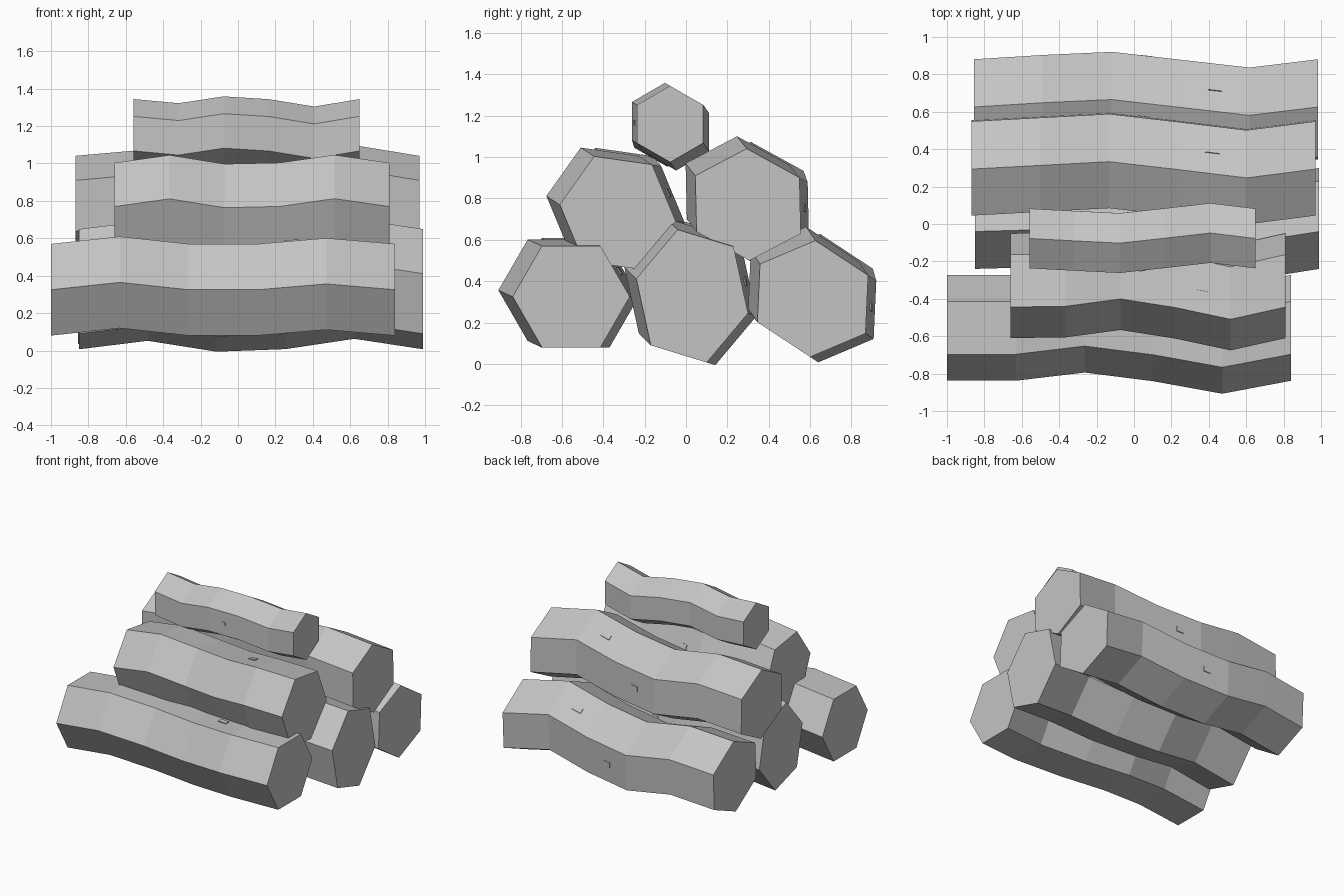
import bpy, bmesh
from math import cos, sin, radians
from mathutils import Vector

cube = bpy.data.objects.get("Cube")
if cube:
    bpy.data.objects.remove(cube, do_unlink=True)

# One plain grey for the whole pile
grey = bpy.data.materials.new("plain grey")
grey.use_nodes = True
COLOUR = (0.55, 0.55, 0.55, 1)
grey.diffuse_color = COLOUR
grey.node_tree.nodes["Principled BSDF"].inputs["Base Color"].default_value = COLOUR

SIDES = 6
# Sideways bends along each log, in units of its radius
BENDS = [(0, 0), (0, .14), (.155, 0), (-.01, 0), (-.245, .11), (0, 0)]


def finish(bm, name):
    bmesh.ops.recalc_face_normals(bm, faces=bm.faces)
    mesh = bpy.data.meshes.new(name)
    bm.to_mesh(mesh)
    bm.free()
    mesh.materials.append(grey)
    bpy.context.collection.objects.link(bpy.data.objects.new(name, mesh))


def build_log(name, x0, x1, centre, p, q):
    """Crooked hexagonal log along x; p and q are its cross-section axes."""
    c, p, q = (Vector((0, *v)) for v in (centre, p, q))
    last = len(BENDS) - 1

    def axis(t):
        i = min(int(t * last), last - 1)
        a, b = (Vector(BENDS[k]) for k in (i, i + 1))
        bend = a.lerp(b, t * last - i)
        return c + Vector((x0 + (x1 - x0) * t, 0, 0)) + p * bend.x + q * bend.y

    def around(degrees):
        return p * cos(radians(degrees)) + q * sin(radians(degrees))

    # Bark and sawn ends
    bm = bmesh.new()
    rings = [[bm.verts.new(axis(i / last) + around(360 * k / SIDES))
              for k in range(SIDES)] for i in range(last + 1)]
    for a, b in zip(rings, rings[1:]):
        for k in range(SIDES):
            n = (k + 1) % SIDES
            bm.faces.new((a[k], a[n], b[n], b[k]))
    bm.faces.new(rings[0])
    bm.faces.new(rings[-1])
    finish(bm, name)

    # Two small knots, each a thin plate on one side of the log
    for label, t, angle, size in (("upper", .7, 90, .021), ("side", .5, 30, .015)):
        bm = bmesh.new()
        half = (x1 - x0) * size
        mid = (around(angle - 30) + around(angle + 30)) / 2
        across = (around(angle + 30) - around(angle - 30)) * .07
        layers = []
        for lift in (.99, 1.025):
            layers.append([bm.verts.new(axis(t + s * size) + mid * lift + across * w)
                           for s, w in ((-1, -1), (1, -1), (1, 1), (-1, 1))])
        low, high = layers
        bm.faces.new(low)
        bm.faces.new(high)
        for k in range(4):
            n = (k + 1) % 4
            bm.faces.new((low[k], low[n], high[n], high[k]))
        finish(bm, f"{name}_{label}_knot")


# Bottom row, middle row and top log
build_log("front_bottom_log", -1, .84, (-.555, .325), (.283, 0), (0, .283))
build_log("middle_bottom_log", -.85, .99, (.03, .328), (.27, -.083), (.075, .323))
build_log("back_bottom_log", -.855, .985, (.613, .315), (.255, -.168), (.162, .228))
build_log("front_middle_log", -.66, .81, (-.33, .73), (.28, -.04), (.03, .293))
build_log("back_middle_log", -.87, .97, (.3, .77), (.255, -.14), (.14, .232))
build_log("top_log", -.56, .65, (-.077, 1.16), (-.16, .092), (-.092, -.16))
